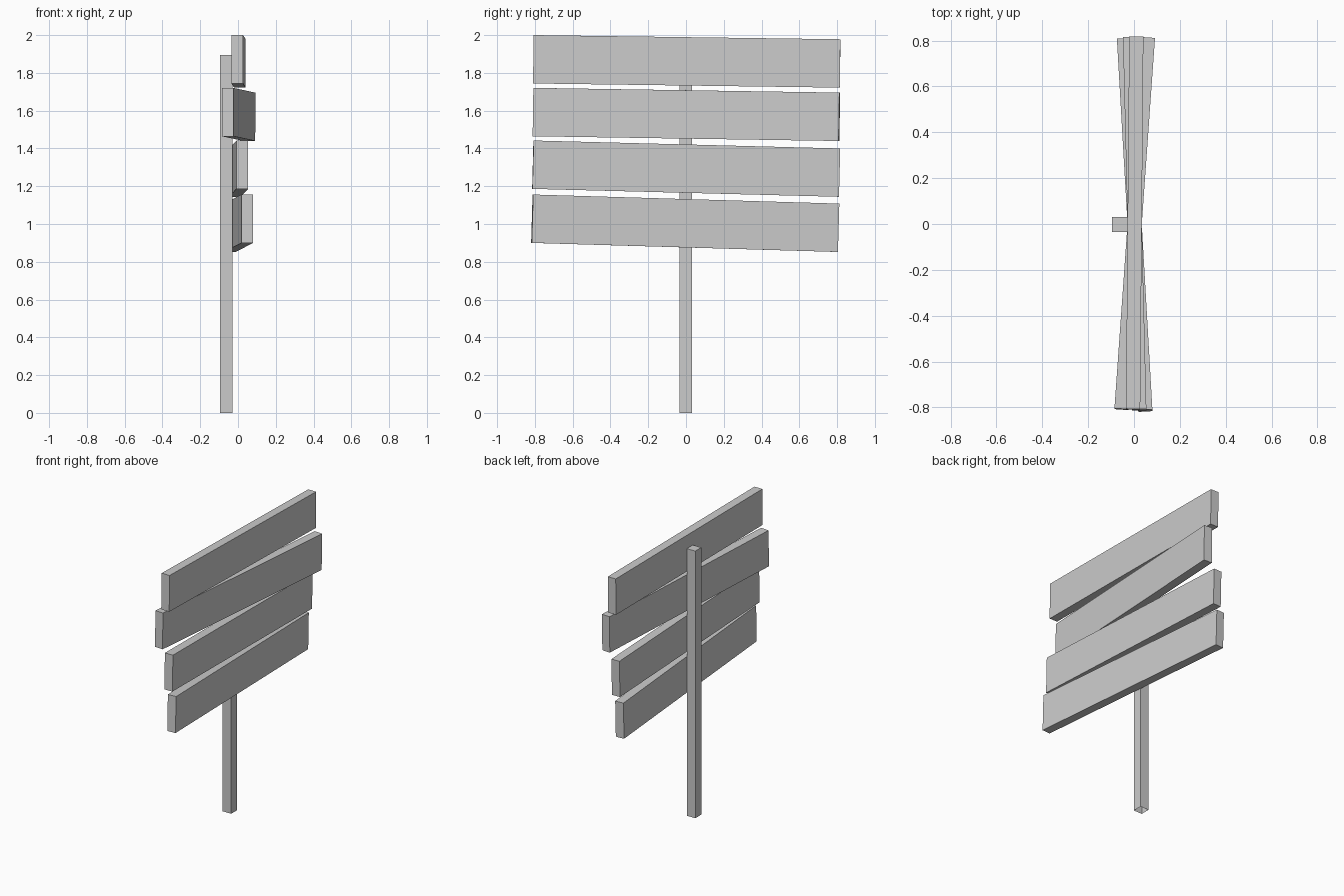
import bpy, bmesh, math
from mathutils import Matrix, Vector

if "Cube" in bpy.data.objects:
    bpy.data.objects.remove(bpy.data.objects["Cube"])


def box(name, size, loc, rot=(0, 0, 0), open_bottom=False):
    bm = bmesh.new()
    bmesh.ops.create_cube(bm, size=1, matrix=Matrix.Diagonal(Vector((*size, 1))))
    bm.normal_update()
    if open_bottom:
        low = [f for f in bm.faces if f.normal.z < -0.9]
        bmesh.ops.delete(bm, geom=low, context='FACES_ONLY')
    mesh = bpy.data.meshes.new(name)
    bm.to_mesh(mesh)
    bm.free()
    ob = bpy.data.objects.new(name, mesh)
    ob.location, ob.rotation_euler = loc, rot
    bpy.context.collection.objects.link(ob)
    return ob


# upright post behind the boards, open underneath
box("post", (0.066, 0.067, 1.895), (-0.062, -0.002, 0.9475), open_bottom=True)

# sign boards: centre y, centre z, sideways drift and drop from front end to back end
LENGTH = 1.624
boards = [
    (0.004, 1.861, 0.014, -0.022),
    (0.002, 1.580, 0.115, -0.025),
    (0.001, 1.293, -0.040, -0.042),
    (-0.004, 1.004, -0.093, -0.048),
]
for i, (y, z, dx, dz) in enumerate(boards, 1):
    box(f"board_{i}", (0.062, LENGTH, 0.256), (0.003, y, z),
        (math.asin(dz / LENGTH), 0, -math.asin(dx / LENGTH)))
